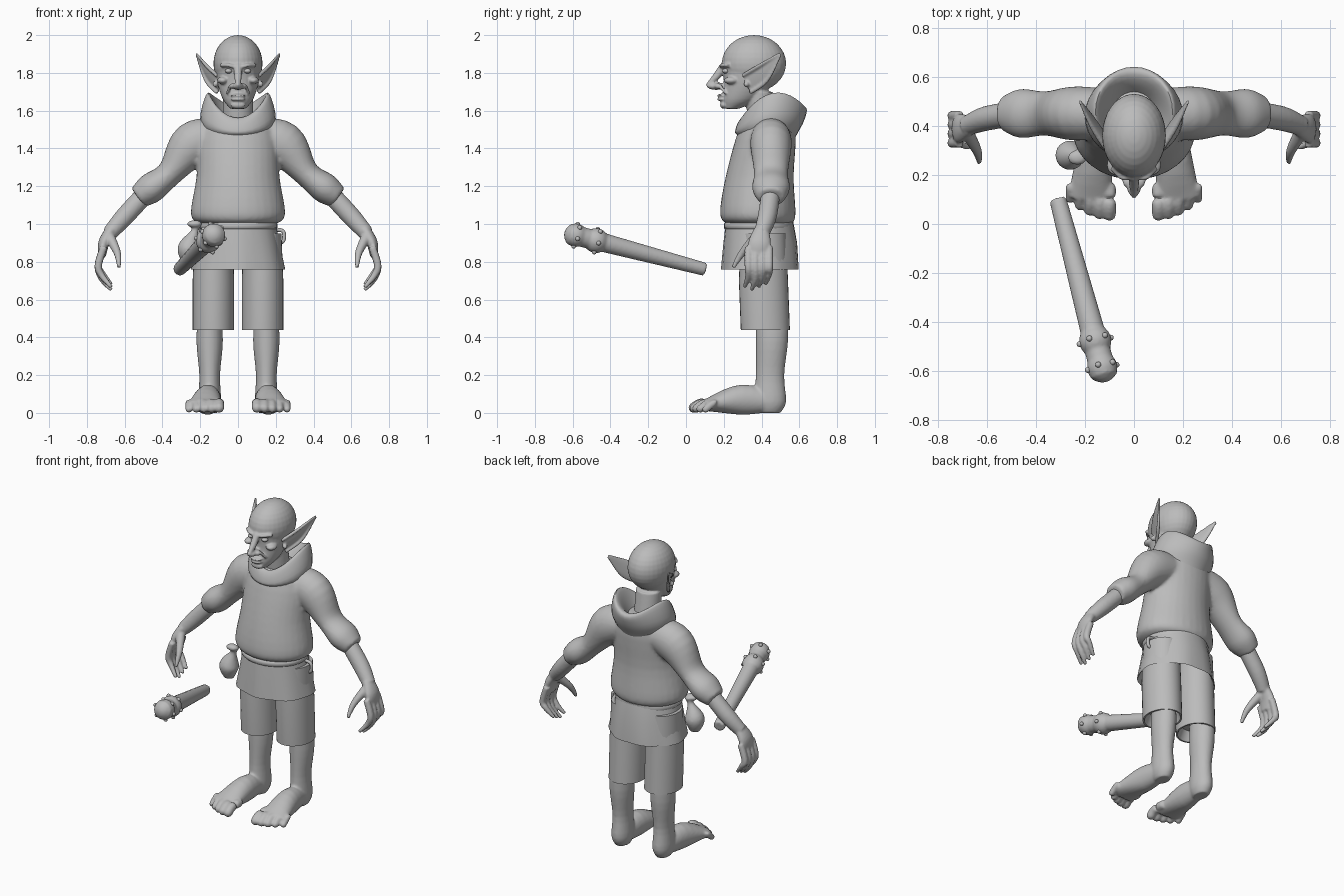
import bpy, bmesh, math
from mathutils import Vector, Matrix

if "Cube" in bpy.data.objects:
    bpy.data.objects.remove(bpy.data.objects["Cube"])

SIDES = 32
ACROSS, DEEP, UP = Vector((1, 0, 0)), Vector((0, 1, 0)), Vector((0, 0, 1))
shade = (.5, .5, .5, 1)
grey = bpy.data.materials.new("plain_grey")
grey.use_nodes = True
grey.diffuse_color = shade
grey.node_tree.nodes["Principled BSDF"].inputs["Base Color"].default_value = shade


def refine(rows, steps):
    """Smooth Catmull-Rom interpolation through the given rows."""
    last = len(rows) - 1
    result = []
    for i in range(last):
        before, start, end, after = (rows[max(0, min(last, i + k))] for k in (-1, 0, 1, 2))
        for step in range(steps):
            t = step / steps
            result.append([q + t / 2 * (r - p + t * (2 * p - 5 * q + 4 * r - w + t * (3 * (q - r) + w - p)))
                           for p, q, r, w in zip(before, start, end, after)])
    return result + [rows[-1]]


def skin(bm, rings):
    """Join (centre, axis, axis) ellipses into a closed tube."""
    loops = []
    for centre, u, v in rings:
        angles = [math.tau * k / SIDES for k in range(SIDES)]
        loops.append([bm.verts.new(centre + u * math.cos(a) + v * math.sin(a)) for a in angles])
    for low, high in zip(loops, loops[1:]):
        for k in range(SIDES):
            bm.faces.new((low[k - 1], low[k], high[k], high[k - 1]))
    bm.faces.new(loops[0])
    bm.faces.new(loops[-1])


def stack(bm, levels, x=0, steps=4):
    """Level ellipses given as height, half width, front and back."""
    skin(bm, [(Vector((x, (front + back) / 2, z)), ACROSS * width, DEEP * (back - front) / 2)
              for z, width, front, back in refine(levels, steps)])


def limb(bm, points, widths, heights=None, wide=DEEP):
    """Curved tube whose widths run along the given direction."""
    rows = refine([(*p, w, h) for p, w, h in zip(points, widths, heights or widths)], 5)
    path = [Vector(row[:3]) for row in rows]
    rings = []
    for i, row in enumerate(rows):
        along = (path[min(i + 1, len(path) - 1)] - path[max(i - 1, 0)]).normalized()
        u = (wide - along * wide.dot(along)).normalized()
        rings.append((path[i], u * row[3], along.cross(u) * row[4]))
    skin(bm, rings)


def blob(bm, centre, size):
    place = Matrix.Translation(centre) @ Matrix.Diagonal((*size, 1))
    bmesh.ops.create_uvsphere(bm, u_segments=SIDES, v_segments=SIDES // 2, radius=1, matrix=place)


def ball(bm, centre, radius):
    blob(bm, centre, (radius, radius, radius))


def finish(name, bm, voxel=0, mirror=False):
    """Turn the parts into an object, optionally fused and mirrored."""
    bmesh.ops.recalc_face_normals(bm, faces=bm.faces)
    mesh = bpy.data.meshes.new(name)
    bm.to_mesh(mesh)
    bm.free()
    mesh.materials.append(grey)
    part = bpy.data.objects.new(name, mesh)
    bpy.context.collection.objects.link(part)
    bpy.ops.object.select_all(action='DESELECT')
    part.select_set(True)
    bpy.context.view_layer.objects.active = part
    bpy.ops.object.shade_smooth_by_angle(angle=math.radians(50))
    if voxel:
        fuse = part.modifiers.new("fuse", 'REMESH')
        fuse.mode, fuse.voxel_size, fuse.use_smooth_shade = 'VOXEL', voxel, True
        part.modifiers.new("blend", 'SMOOTH').iterations = 3
    if mirror:
        part.modifiers.new("mirror", 'MIRROR').use_mirror_merge = False


# Head: round skull, tapering jaw and neck
bm = bmesh.new()
blob(bm, (0, .36, 1.85), (.13, .17, .15))
stack(bm, [(1.61, .04, .2, .28), (1.66, .08, .19, .39), (1.75, .11, .2, .46), (1.85, .12, .19, .5)])
stack(bm, [(1.45, .08, .34, .5), (1.7, .08, .31, .46)])
# Long nose, lips and chin
limb(bm, [(0, .2, 1.84), (0, .16, 1.78), (0, .11, 1.73)], [.02, .02, .01], wide=ACROSS)
blob(bm, (0, .16, 1.73), (.03, .05, .02))
for lip in (1.66, 1.68):
    blob(bm, (0, .19, lip), (.04, .025, .009))
blob(bm, (0, .2, 1.63), (.04, .02, .02))
# Brows, cheekbones, nostrils and cheek folds
for side in (1, -1):
    blob(bm, (side * .03, .17, 1.73), (.015, .02, .015))
    blob(bm, (side * .08, .24, 1.76), (.03, .04, .02))
    limb(bm, [(side * .01, .19, 1.83), (side * .05, .19, 1.84), (side * .09, .23, 1.84)],
         [.01, .01, .01], wide=UP)
    limb(bm, [(side * .04, .18, 1.73), (side * .06, .21, 1.69)], [.01, .006])
finish("head", bm, .006)

# Eyes
bm = bmesh.new()
blob(bm, (.05, .21, 1.81), (.02, .02, .013))
finish("eyes", bm, mirror=True)

# Pointed ears: a thin leaf with a raised rim on both edges
bm = bmesh.new()
leaf = [Vector(p) for p in ((.1, .32, 1.74), (.16, .41, 1.8), (.22, .5, 1.9))]
spread = [.05, .045, .005]
tilt = Vector((0, -.4, .9))
limb(bm, leaf, spread, [.01, .008, .005], wide=tilt)
for edge in (1, -1):
    rim = [p + tilt * edge * width + ACROSS * width / 5 for p, width in zip(leaf, spread)]
    limb(bm, rim, [.01, .01, .005])
ball(bm, (.12, .32, 1.74), .015)
finish("ears", bm, .006, mirror=True)

# Tunic body with short full sleeves
bm = bmesh.new()
stack(bm, [(1, .2, .22, .56), (1.05, .25, .18, .58), (1.25, .22, .21, .57),
           (1.5, .2, .28, .58), (1.57, .08, .34, .52)])
for side in (1, -1):
    sleeve = [(.1, 1.46), (.24, 1.42), (.36, 1.27), (.46, 1.19), (.53, 1.14)]
    limb(bm, [(side * x, .45, z) for x, z in sleeve],
         [.1, .11, .09, .1, .07], [.1, .12, .07, .08, .06])
finish("tunic", bm, .012)

# Folded-down hood, its rim low at the front and raised at the sides
bm = bmesh.new()
stack(bm, [(1.46, .16, .28, .58), (1.56, .2, .26, .62), (1.68, .17, .27, .64),
           (1.67, .14, .3, .61), (1.53, .08, .34, .52)])
for v in bm.verts:
    back = (v.co.y - .45) / .18
    v.co.z += (v.co.z - 1.46) * back * (.2 - back / 2)
finish("hood", bm)

# Belt, and a flared skirt whose folds deepen toward the hem
bm = bmesh.new()
stack(bm, [(.97, .2, .21, .57), (.98, .21, .2, .57), (1, .21, .2, .57), (1.01, .2, .21, .57)], steps=1)
finish("belt", bm)
bm = bmesh.new()
stack(bm, [(1, .2, .21, .57), (.9, .22, .2, .59), (.76, .25, .19, .6),
           (.77, .24, .2, .59), (.9, .2, .22, .57)], steps=1)
middle = DEEP * .4
for v in bm.verts:
    arm = v.co - middle
    fold = math.sin(7 * math.atan2(arm.y, arm.x)) * (1 - v.co.z) / 10
    v.co += Vector((arm.x, arm.y, 0)) * fold
finish("tunic_skirt", bm)

# Knee-length trousers, hollow at the hem
bm = bmesh.new()
stack(bm, [(.95, .1, .29, .53), (.7, .11, .28, .54), (.44, .11, .29, .55),
           (.44, .1, .3, .54), (.5, .08, .33, .52)], x=.13, steps=1)
finish("trousers", bm, mirror=True)

# Bare legs and feet, with toes shrinking outward
bm = bmesh.new()
stack(bm, [(.55, .06, .37, .54), (.38, .07, .37, .54), (.2, .055, .37, .52),
           (.06, .06, .36, .53), (0, .04, .39, .5)], x=.15)
limb(bm, [(.15, .5, .05), (.16, .3, .07), (.18, .1, .04)], [.04, .07, .09], [.04, .08, .03], wide=ACROSS)
for toe in range(5):
    x, tip, radius = .1 + toe * .04, .04 + toe ** 2 * .004, .027 - toe * .002
    limb(bm, [(x, .16, .05), (x, tip + .04, .05), (x, tip, radius)], [radius] * 3)
    ball(bm, (x, tip, radius), radius)
finish("legs_and_feet", bm, .008, mirror=True)

# Forearms, flat palms, curled fingers and thumbs
bm = bmesh.new()
limb(bm, [(.48, .45, 1.17), (.6, .43, 1.04), (.68, .4, .95)], [.05, .05, .04])
limb(bm, [(.67, .4, .97), (.71, .39, .9), (.72, .38, .83)], [.04, .06, .05], [.03, .03, .02])
for finger in range(4):
    y, lift = .33 + finger * .037, abs(finger - 1) * .015
    limb(bm, [(.71, y, .88), (.74, y, .78), (.72, y, .71 + lift), (.67, y - .02, .65 + lift)],
         [.02, .02, .017, .01])
limb(bm, [(.69, .39, .95), (.64, .3, .85), (.63, .25, .77)], [.03, .02, .01])
finish("arms_and_hands", bm, .007, mirror=True)

# Hip pouch with a tied neck, and a belt loop on the other side
bm = bmesh.new()
limb(bm, [(-.22, .28, 1), (-.23, .28, .96), (-.26, .28, .87), (-.26, .28, .79)], [.03, .02, .06, .03])
blob(bm, (-.23, .27, 1), (.04, .03, .02))
finish("hip_pouch", bm, .008)
bm = bmesh.new()
limb(bm, [(.2, .42, .97), (.24, .42, .96), (.24, .42, .91), (.21, .42, .9)], [.01] * 4)
finish("belt_loop", bm)

# Wooden club: tapered shaft, collar and knob
grip, end = Vector((-.31, .1, .76)), Vector((-.12, -.62, .95))
limbs = [grip, grip.lerp(end, .5), end]
bm = bmesh.new()
limb(bm, limbs, [.035, .045, .055], wide=UP)
swellings = {.8: .066, .95: .062}
for t, radius in swellings.items():
    ball(bm, grip.lerp(end, t), radius)
finish("club", bm, .008)

# Round studs set about both swellings
bm = bmesh.new()
axis = (end - grip).normalized()
outward = axis.cross(UP).normalized()
for t, radius in swellings.items():
    for k in range(6):
        spoke = Matrix.Rotation(math.tau * (k / 6 + t), 3, axis) @ outward
        ball(bm, grip.lerp(end, t) + spoke * radius, .012)
finish("club_studs", bm)
